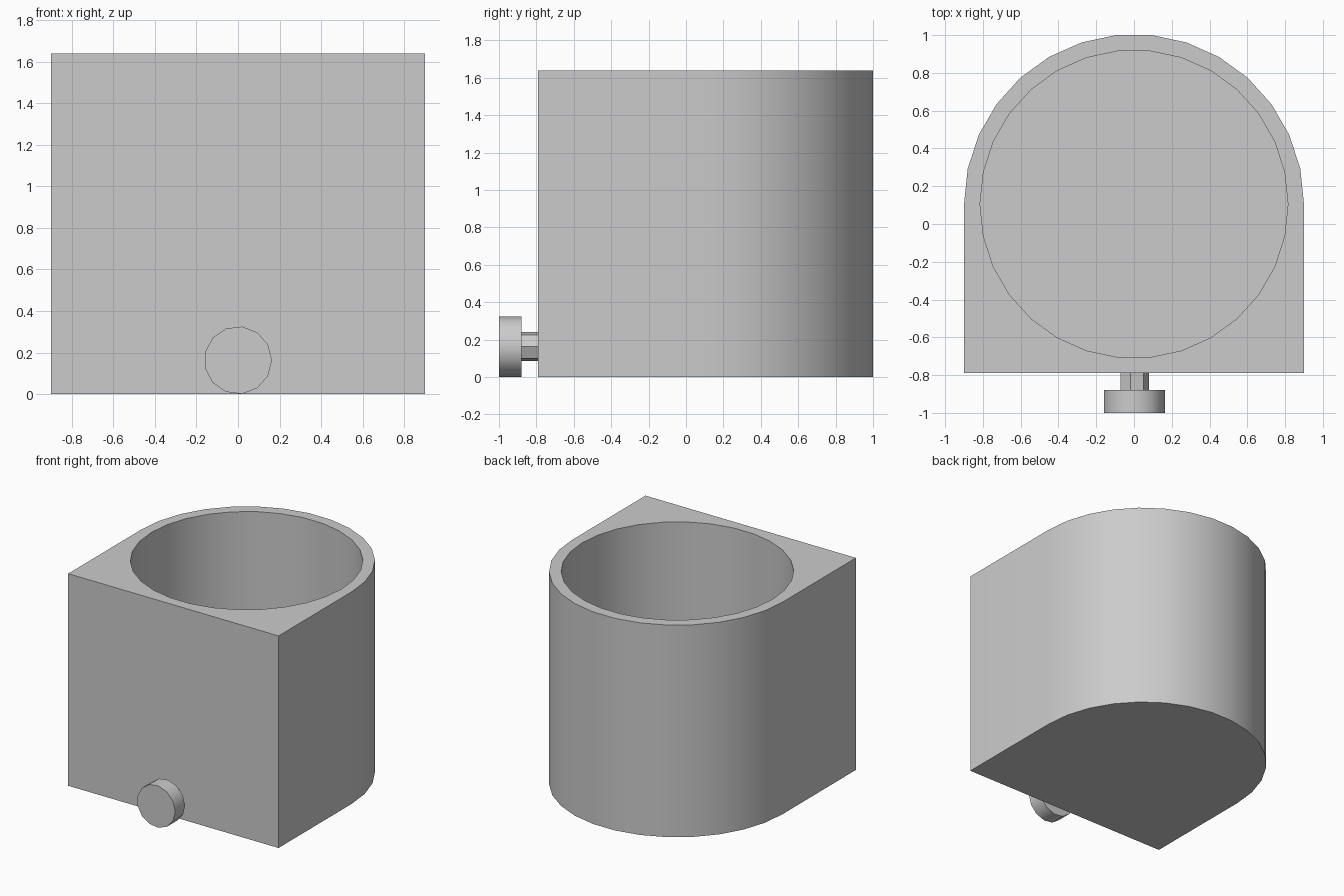
import bpy
import bmesh
from math import cos, sin, tau, radians
from mathutils import Vector

if "Cube" in bpy.data.objects:
    bpy.data.objects.remove(bpy.data.objects["Cube"])

grey = bpy.data.materials.new("light_grey")
grey.use_nodes = True
colour = (0.6, 0.6, 0.6, 1)
grey.diffuse_color = colour
grey.node_tree.nodes["Principled BSDF"].inputs["Base Color"].default_value = colour


def arc(radius, sides, steps):
    """Points of a regular polygon, starting on the +x axis."""
    return [(radius * cos(tau * i / sides), radius * sin(tau * i / sides))
            for i in range(steps)]


def prism(name, outline, direction):
    """Closed solid made by sweeping an outline along a direction."""
    bm = bmesh.new()
    face = bm.faces.new([bm.verts.new(p) for p in outline])
    swept = bmesh.ops.extrude_face_region(bm, geom=[face], use_keep_orig=True)
    moved = [e for e in swept["geom"] if isinstance(e, bmesh.types.BMVert)]
    bmesh.ops.translate(bm, verts=moved, vec=Vector(direction))
    bmesh.ops.recalc_face_normals(bm, faces=bm.faces)
    mesh = bpy.data.meshes.new(name)
    bm.to_mesh(mesh)
    bm.free()
    mesh.materials.append(grey)
    obj = bpy.data.objects.new(name, mesh)
    bpy.context.collection.objects.link(obj)
    return obj


def select_only(obj):
    bpy.ops.object.select_all(action='DESELECT')
    obj.select_set(True)
    bpy.context.view_layer.objects.active = obj


SIDES = 30
WIDTH, HEIGHT = 0.9, 1.64
FRONT, CENTRE_Y = -0.79, 0.105
BORE, FLOOR = 0.815, 0.085

# Body: square front, half-round back
outline = [(x, CENTRE_Y + y, 0) for x, y in arc(WIDTH, SIDES, SIDES // 2 + 1)]
outline += [(-WIDTH, FRONT, 0), (WIDTH, FRONT, 0)]
body = prism("container_body", outline, (0, 0, HEIGHT))

# Round cavity, open at the top
bore = [(x, CENTRE_Y + y, FLOOR) for x, y in arc(BORE, SIDES, SIDES)]
cutter = prism("cavity_cutter", bore, (0, 0, HEIGHT))
cutter.hide_render = True
cut = body.modifiers.new("cavity", 'BOOLEAN')
cut.operation = 'DIFFERENCE'
cut.solver = 'EXACT'
cut.object = cutter
select_only(body)
bpy.ops.object.modifier_apply(modifier=cut.name)
bpy.data.objects.remove(cutter)


# Knob and its stem, both lying along y
def rod(name, radius, sides, y0, y1):
    ring = [(x, y0, 0.163 + z) for x, z in arc(radius, sides, sides)]
    return prism(name, ring, (0, y1 - y0, 0))


stem = rod("knob_stem", 0.08, 7, -0.88, FRONT)
knob = rod("knob", 0.163, 13, -1.0, -0.88)

for part in (body, stem, knob):
    select_only(part)
    bpy.ops.object.shade_smooth_by_angle(angle=radians(30))
